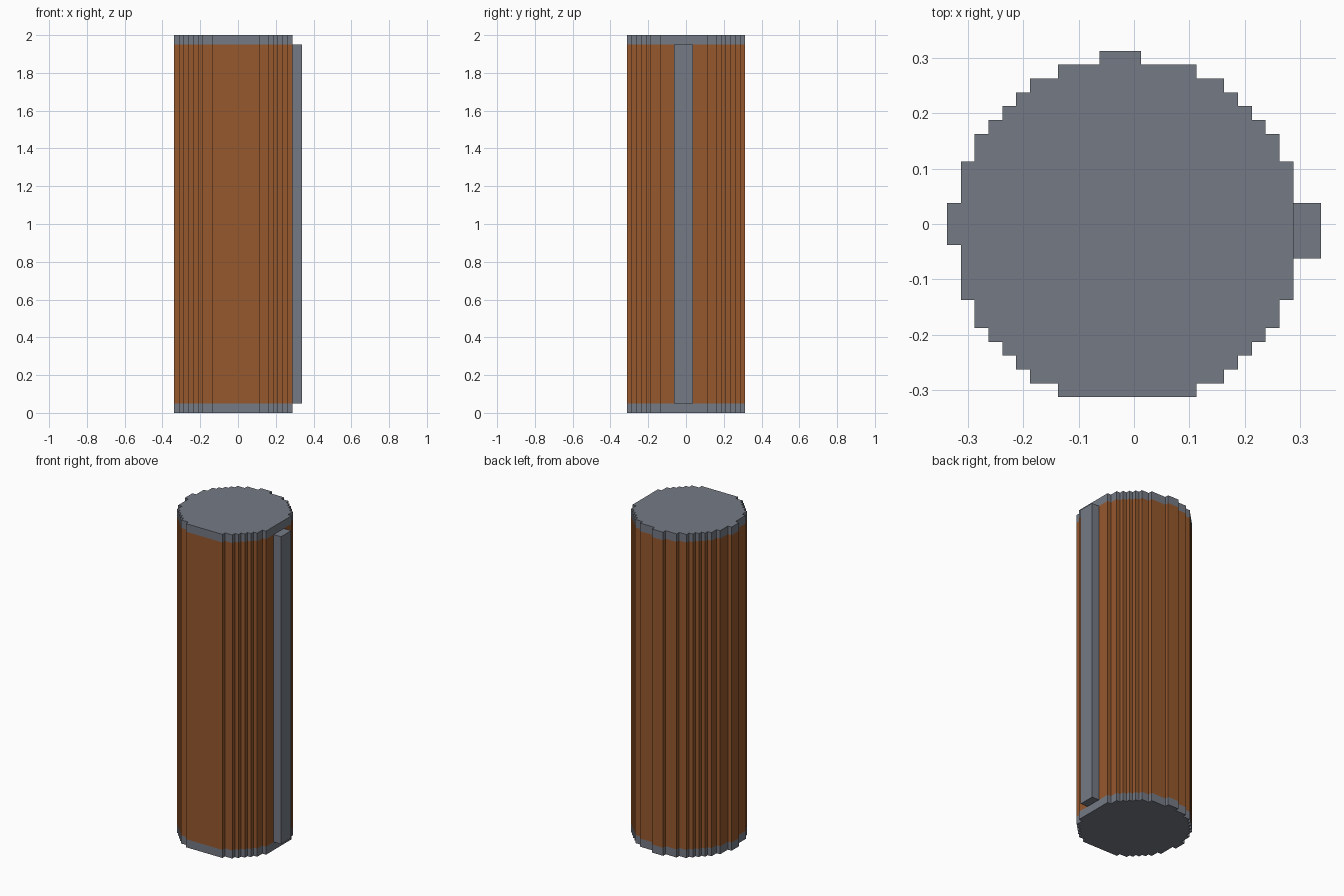
import bpy
import bmesh

default_cube = bpy.data.objects.get("Cube")
if default_cube:
    bpy.data.objects.remove(default_cube, do_unlink=True)

UNIT = 0.025              # side of one block step
CENTRE = -UNIT / 2        # axis of the round body in x and y
HEIGHT, CAP = 2.0, 0.05


def make_material(name, rgb):
    mat = bpy.data.materials.new(name)
    mat.use_nodes = True
    colour = (*rgb, 1.0)
    mat.diffuse_color = colour
    mat.node_tree.nodes["Principled BSDF"].inputs["Base Color"].default_value = colour
    return mat


steel = make_material("steel grey", (0.178, 0.195, 0.231))
copper = make_material("copper brown", (0.305, 0.098, 0.027))


def rotate(point, quarter_turns):
    x, y = point
    for _ in range(quarter_turns):
        x, y = -y, x
    return x, y


def stepped_circle():
    """Blocky circle outline, counter-clockwise, with ridges at back and right."""
    corners = [(12, 5), (11, 7), (10, 8), (9, 9), (8, 10), (7, 11), (5, 12)]
    quarter = [corners[0]]
    for (_, y), (x, next_y) in zip(corners, corners[1:]):
        quarter += [(x, y), (x, next_y)]
    ridges = {0: (1, -2), 1: (2, -1)}
    outline = []
    for turn in range(4):
        side = list(quarter)
        if turn in ridges:
            a, b = ridges[turn]
            side += [(a, 12), (a, 13), (b, 13), (b, 12)]
        outline += [rotate(p, turn) for p in side]
    return outline


def prism(name, outline, z0, z1, mat, bottom=True, top=True, open_side=None):
    """Extrude an outline upright; hidden ends and one hidden side stay open."""
    bm = bmesh.new()
    rings = [[bm.verts.new((CENTRE + x * UNIT, CENTRE + y * UNIT, z))
              for x, y in outline] for z in (z0, z1)]
    low, high = rings
    count = len(outline)
    for i in range(count):
        j = (i + 1) % count
        if i != open_side:
            bm.faces.new((low[i], low[j], high[j], high[i]))
    if bottom:
        bm.faces.new(low[::-1])
    if top:
        bm.faces.new(high)
    mesh = bpy.data.meshes.new(name)
    bm.to_mesh(mesh)
    bm.free()
    mesh.materials.append(mat)
    obj = bpy.data.objects.new(name, mesh)
    bpy.context.collection.objects.link(obj)
    return obj


# Round body with a cap at each end
circle = stepped_circle()
prism("bottom_cap", circle, 0, CAP, steel, top=False)
prism("barrel", circle, CAP, HEIGHT - CAP, copper, bottom=False, top=False)
prism("top_cap", circle, HEIGHT - CAP, HEIGHT, steel, bottom=False)

# Upright rail on the left side, open where it meets the barrel
rail = [(12, -2), (14, -2), (14, 2), (12, 2)]
prism("side_rail", rail, CAP, HEIGHT - CAP, steel, open_side=3)
